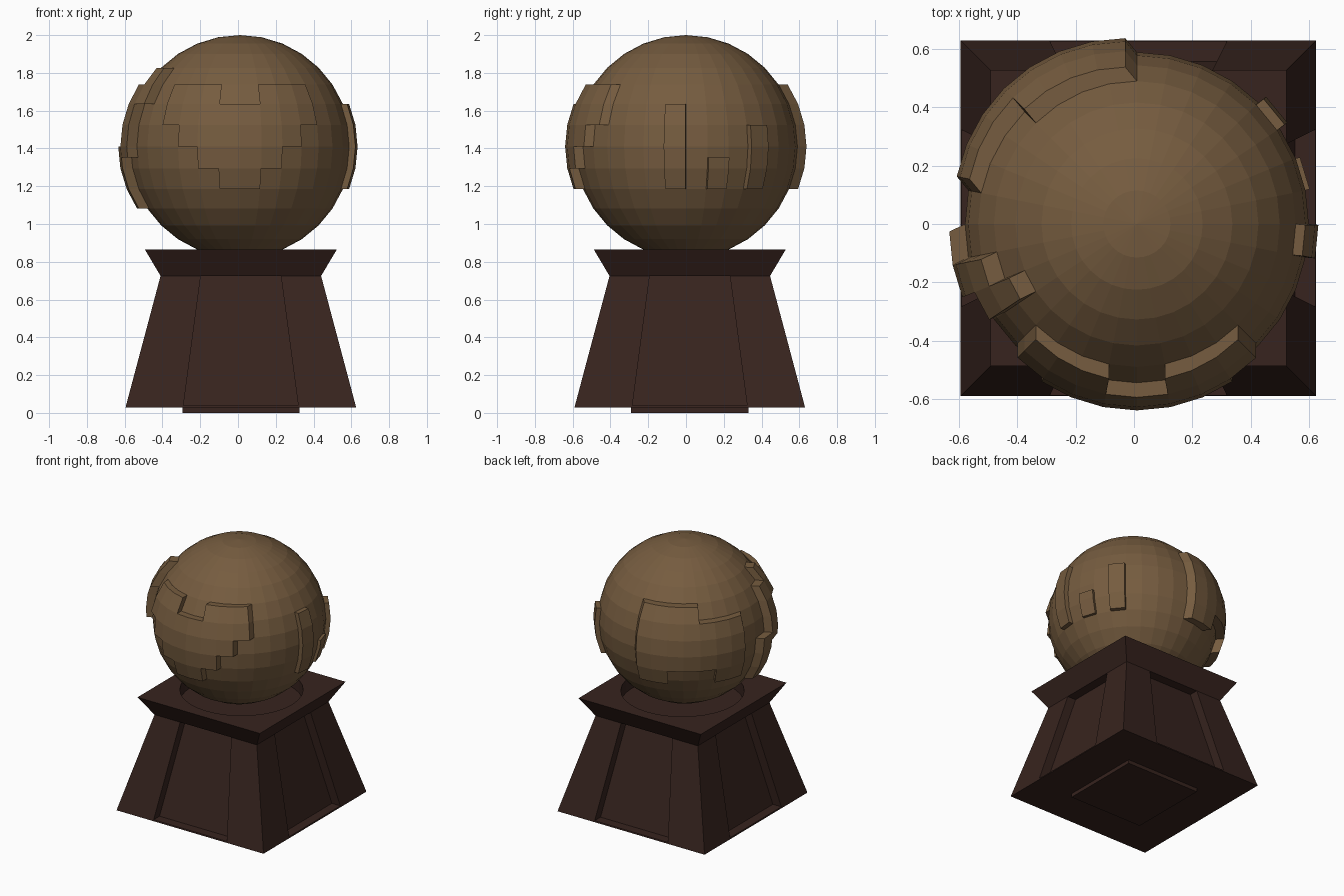
import bpy, bmesh, math
from mathutils import Vector

if "Cube" in bpy.data.objects:
    bpy.data.objects.remove(bpy.data.objects["Cube"])

C = Vector((0.01, 0.0, 1.41))   # globe centre
R = 0.59
SEG, RINGS = 32, 16
PX, PY = 0.015, 0.02            # pedestal axis


def material(name, rgb):
    m = bpy.data.materials.new(name)
    m.diffuse_color = (*rgb, 1)
    m.use_nodes = True
    m.node_tree.nodes["Principled BSDF"].inputs["Base Color"].default_value = m.diffuse_color
    return m


bronze = material("bronze", (0.18, 0.107, 0.05))
wood = material("dark_wood", (0.038, 0.017, 0.013))


def make_object(name, bm, mat):
    bmesh.ops.recalc_face_normals(bm, faces=bm.faces[:])
    mesh = bpy.data.meshes.new(name)
    bm.to_mesh(mesh)
    bm.free()
    ob = bpy.data.objects.new(name, mesh)
    bpy.context.collection.objects.link(ob)
    mesh.materials.append(mat)
    return ob


# Globe
bm = bmesh.new()
bmesh.ops.create_uvsphere(bm, u_segments=SEG, v_segments=RINGS, radius=R)
bmesh.ops.translate(bm, verts=bm.verts, vec=C)
make_object("globe", bm, bronze)


def globe_point(j, k):
    """Point on the faceted globe at meridian j and (possibly half) ring k."""
    def ring(kk):
        a, p = math.tau * j / SEG, math.pi * kk / RINGS
        return Vector((math.sin(p) * math.cos(a), math.sin(p) * math.sin(a), math.cos(p)))
    lo = math.floor(k)
    return C + R * ring(lo).lerp(ring(lo + 1), k - lo)


def raised_land(name, columns, shift, step=1.0):
    """Copy globe cells {column: (top ring, bottom ring)} and extrude them outward."""
    bm = bmesh.new()
    cache = {}

    def vert(j, k):
        if (j, k) not in cache:
            cache[(j, k)] = bm.verts.new(globe_point(j, k))
        return cache[(j, k)]

    for j, (top, bottom) in columns.items():
        for n in range(round((bottom - top) / step)):
            k = top + n * step
            bm.faces.new((vert(j, k), vert(j, k + step), vert(j + 1, k + step), vert(j + 1, k)))
    ext = bmesh.ops.extrude_face_region(bm, geom=bm.faces[:], use_keep_orig=True)
    moved = [v for v in ext["geom"] if isinstance(v, bmesh.types.BMVert)]
    bmesh.ops.translate(bm, verts=moved, vec=(*shift, 0))
    return make_object(name, bm, bronze)


# Raised continents
raised_land("front_land", {20: (5, 7), 21: (5, 8), 22: (5, 9), 23: (6, 10),
                           24: (6, 10), 25: (5, 9), 26: (5, 8), 27: (5, 7)}, (0, -0.05))
raised_land("back_land", {8: (5, 10), 9: (5, 10), 10: (5, 9), 11: (5, 9),
                          12: (6, 9), 13: (6, 10), 14: (6, 10)}, (-0.04, 0.048))
raised_land("left_land", {16: (8, 11), 17: (5, 8.5), 18: (4, 6)}, (-0.054, -0.026), 0.5)
raised_land("right_island_tall", {-1: (6, 10)}, (0.033, -0.003))
raised_land("right_island_small", {1: (8.5, 10)}, (0.02, 0.006), 0.5)
raised_land("right_island_back", {3: (7, 10)}, (0.026, 0.02))


def square(h):
    return [(-h, -h), (h, -h), (h, h), (-h, h)]


def panelled_square(h, d=0.07):
    """Square outline with a recessed panel in the middle of every side."""
    side = [(-h, -h), (-h / 2, -h), (-h / 2, d - h), (h / 2, d - h), (h / 2, -h)]
    out = []
    for _ in range(4):
        out += side
        side = [(-y, x) for x, y in side]
    return out


def loft(name, lower, z0, upper, z1):
    bm = bmesh.new()
    a = [bm.verts.new((PX + x, PY + y, z0)) for x, y in lower]
    b = [bm.verts.new((PX + x, PY + y, z1)) for x, y in upper]
    n = len(a)
    for i in range(n):
        bm.faces.new((a[i], a[(i + 1) % n], b[(i + 1) % n], b[i]))
    bm.faces.new(a[::-1])
    bm.faces.new(b)
    return make_object(name, bm, wood)


# Pedestal
loft("foot", square(0.31), 0.0, square(0.31), 0.03)
loft("base_sheet", square(0.61), 0.028, square(0.608), 0.038)
loft("pedestal_body", panelled_square(0.608), 0.038, panelled_square(0.425), 0.725)
plate = loft("top_plate", square(0.425), 0.725, square(0.508), 0.865)

# Round seat cut into the plate
bm = bmesh.new()
bmesh.ops.create_cone(bm, cap_ends=True, segments=32, radius1=0.42, radius2=0.42, depth=0.2)
bmesh.ops.translate(bm, verts=bm.verts, vec=(PX, PY, 0.87))
cutter = make_object("seat_cutter", bm, wood)
cutter.hide_render = True
cutter.hide_viewport = True
mod = plate.modifiers.new("seat", 'BOOLEAN')
mod.operation = 'DIFFERENCE'
mod.object = cutter
mod.solver = 'EXACT'
